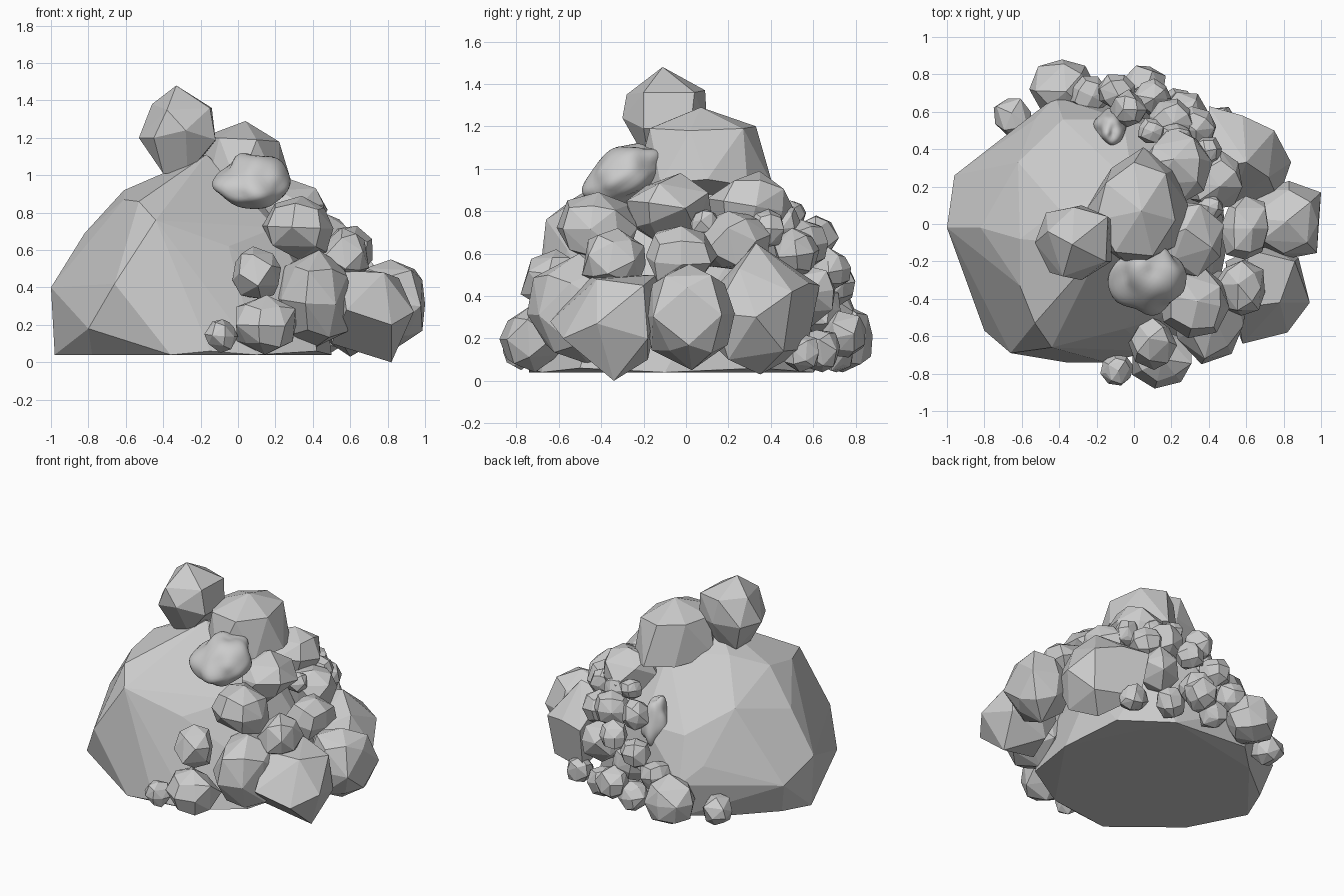
import bpy, bmesh, random
from mathutils import Vector, Matrix, noise

random.seed(11)


def finish(bm, name):
    me = bpy.data.meshes.new(name)
    bm.to_mesh(me)
    bm.free()
    ob = bpy.data.objects.new(name, me)
    bpy.context.collection.objects.link(ob)
    return ob


def hull(name, pts):
    """Flat-faced stone from the convex hull of points."""
    bm = bmesh.new()
    for p in pts:
        bm.verts.new(p)
    res = bmesh.ops.convex_hull(bm, input=bm.verts)
    junk = {g for g in res["geom_interior"] + res["geom_unused"]
            if isinstance(g, bmesh.types.BMVert)}
    bmesh.ops.delete(bm, geom=list(junk), context='VERTS')
    bmesh.ops.dissolve_limit(bm, angle_limit=0.1, verts=bm.verts, edges=bm.edges)
    bmesh.ops.recalc_face_normals(bm, faces=bm.faces)
    return finish(bm, name)


def fit(pts, c, r):
    """Scale points to the box with centre c and half sizes r."""
    lo = [min(p[i] for p in pts) for i in range(3)]
    hi = [max(p[i] for p in pts) for i in range(3)]
    return [Vector([c[i] + r[i] * (2 * (p[i] - lo[i]) / (hi[i] - lo[i]) - 1)
                    for i in range(3)]) for p in pts]


def stone(name, c, r, chip=.3):
    """Chipped stone: jittered rounded cube with some edge points missing."""
    rot = Matrix.Rotation(random.uniform(0, 1.57), 3, 'Z') @ \
        Matrix.Rotation(random.uniform(-.3, .3), 3, 'X')
    pts = []
    for i in (-1, 0, 1):
        for j in (-1, 0, 1):
            for k in (-1, 0, 1):
                n = abs(i) + abs(j) + abs(k)
                if n == 0 or (n == 2 and random.random() < chip):
                    continue
                pts.append(rot @ Vector((i, j, k)).normalized() * random.uniform(.88, 1.08))
    hull(name, fit(pts, c, r))


def smooth_stone(name, c, r, lean):
    """Lumpy worn stone, leaning back in y as it rises."""
    bm = bmesh.new()
    bmesh.ops.create_icosphere(bm, subdivisions=4, radius=1)
    pts = []
    for v in bm.verts:
        p = v.co * (1 + .22 * noise.noise(v.co * 1.4 + Vector((3.3, 1.2, .7))))
        p.y += lean * p.z
        p.x *= 1 - .15 * p.z
        pts.append(p)
    for v, p in zip(bm.verts, fit(pts, c, r)):
        v.co = p
    for f in bm.faces:
        f.smooth = True
    finish(bm, name)


# Main boulder: foot outline, middle corners, crown
foot = [(-.98, -.02), (-.9, .2), (-.78, -.4), (-.55, -.6), (-.36, -.74), (-.15, -.74),
        (.1, -.68), (.42, -.5), (.5, -.1), (.44, .35), (.15, .6), (-.42, .62), (-.6, .45)]
boulder = [(x, y, .04 + .02 * (i % 2)) for i, (x, y) in enumerate(foot)]
boulder += [(-1, -.02, .4), (-.96, .26, .28), (-.8, -.57, .18), (-.66, -.69, .42),
            (-.82, -.02, .69), (-.74, .25, .64), (-.44, -.66, .76), (-.05, -.56, .62),
            (-.53, -.53, .86), (-.61, -.33, .87), (-.61, -.08, .92), (-.62, .33, .77),
            (-.53, .56, .42), (-.42, .68, .3), (-.38, .56, .6), (-.06, .56, .6),
            (.25, .48, .5), (-.4, .08, 1.0), (-.17, -.12, 1.11), (0, .2, .96),
            (.2, -.33, .72), (.28, .0, .76), (.22, .3, .72), (.46, .1, .4), (.4, -.42, .33)]
hull("main_boulder", boulder)

# Capstone with flat underside
hull("capstone", [(.04, .07, 1.29), (-.1, -.15, 1.2), (.1, -.17, 1.19), (.22, .02, 1.18),
                  (.17, .27, 1.19), (0, .33, 1.2), (-.15, .22, 1.2), (-.2, .02, 1.2),
                  (0, -.24, .93), (.22, -.12, .93), (.29, .1, .95), (.21, .29, .92),
                  (.05, .41, .92), (-.12, .3, .92), (-.27, .06, .95), (-.16, -.14, .95),
                  (0, .1, .83)])

# Two large angular corner rocks
hull("front_right_rock", [(.94, -.42, .27), (.86, -.2, .45), (.82, -.34, 0), (.58, -.64, .28),
                          (.5, -.42, .1), (.55, -.45, .49), (.62, -.14, .5), (.82, -.58, .2),
                          (.72, -.12, .36), (.88, -.18, .2), (.49, -.2, .28), (.78, -.42, .48),
                          (.6, -.18, .1)])
hull("back_right_rock", [(.4, .63, .45), (.75, .5, .42), (.84, .33, .3), (.77, .13, .32),
                         (.53, .12, .42), (.6, .33, .65), (.42, .3, .6), (.6, .35, .03),
                         (.42, .57, .15), (.72, .46, .14), (.72, .2, .1), (.5, .1, .2),
                         (.58, .58, .46), (.72, .25, .53)])

# Perched stone on the crown: point, upper ring, waist ring, underside
hull("perched_stone", [(-.33, -.11, 1.48), (-.46, -.04, 1.38), (-.38, -.28, 1.35),
                       (-.15, -.2, 1.36), (-.14, .04, 1.36), (-.32, .09, 1.37),
                       (-.53, -.1, 1.2), (-.47, .06, 1.2), (-.45, -.26, 1.2),
                       (-.28, -.3, 1.24), (-.12, -.2, 1.19), (-.12, .02, 1.18),
                       (-.28, .1, 1.2), (-.4, -.16, 1.01), (-.27, -.17, 1.01),
                       (-.27, .0, 1.0), (-.4, .0, 1.01)])

# Weathered smooth stones
smooth_stone("smooth_stone", (.07, -.3, .97), (.21, .19, .15), .5)
smooth_stone("smooth_back_stone", (-.13, .52, .62), (.09, .1, .17), -.3)

# Medium rubble: x, y, z, half sizes
medium = [
    (.8, .02, .30, .20, .21, .25), (.59, -.02, .58, .13, .17, .15),
    (.56, -.34, .58, .14, .15, .14), (.30, -.08, .81, .18, .20, .17),
    (.22, .31, .82, .20, .21, .17), (.32, -.42, .72, .19, .19, .17),
    (.41, -.5, .34, .21, .25, .26), (.10, -.64, .48, .13, .14, .14),
    (.15, -.73, .20, .16, .15, .16), (-.38, .71, .21, .18, .17, .17),
    (.43, .24, .66, .15, .16, .14)]
for i, m in enumerate(medium):
    stone(f"rubble_{i + 1:02d}", m[:3], m[3:])

# Small stones, mostly down the back: x, y, z, size
small = [
    (-.09, -.78, .14, .09), (-.65, .57, .14, .10), (-.24, .69, .32, .10),
    (-.03, .62, .68, .10), (-.09, .70, .45, .10), (.10, .68, .53, .10),
    (.09, .50, .78, .07), (.20, .56, .64, .12), (.32, .52, .60, .12),
    (.25, .56, .40, .15), (.06, .74, .22, .11), (-.08, .70, .14, .10),
    (.46, .54, .13, .09), (.38, .38, .72, .09), (.41, .09, .74, .07),
    (.22, .45, .74, .10), (.22, .63, .14, .10), (.0, .62, .33, .12)]
for i, s in enumerate(small):
    stone(f"pebble_{i + 1:02d}", s[:3], (s[3], s[3] * random.uniform(.9, 1.05), s[3]))
